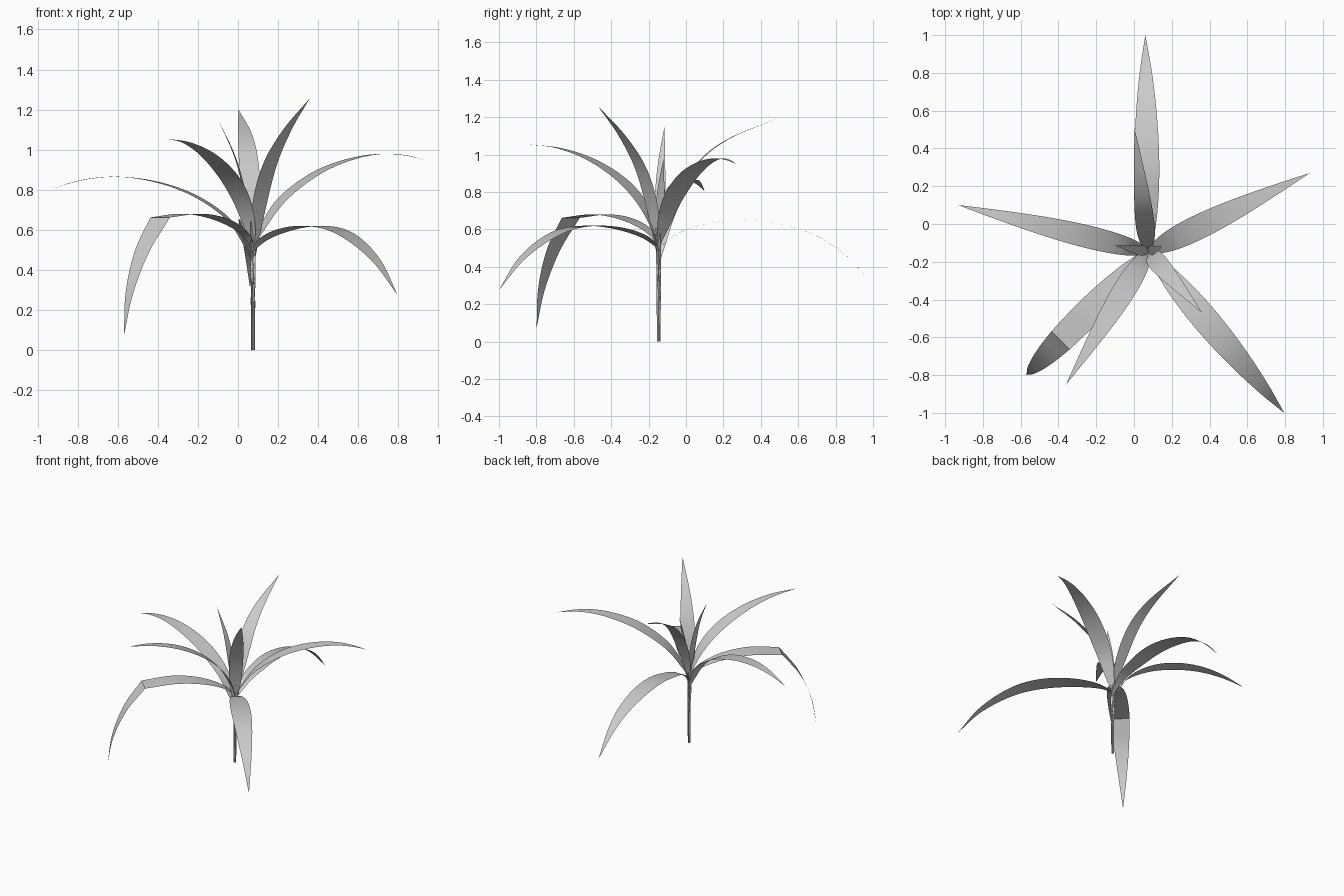
import bpy
import bmesh
import math
from mathutils import Vector

cube = bpy.data.objects.get("Cube")
if cube:
    bpy.data.objects.remove(cube, do_unlink=True)

CROWN = Vector((0.075, -0.146, 0.0))
STALK_WIDTH = 0.016
STEPS = 8

leaf_grey = bpy.data.materials.new("leaf grey")
leaf_grey.use_nodes = True
colour = (0.6, 0.6, 0.6, 1.0)
leaf_grey.diffuse_color = colour
leaf_grey.node_tree.nodes["Principled BSDF"].inputs["Base Color"].default_value = colour


def smooth_path(points):
    """Centripetal Catmull-Rom curve through the points, mirrored at the ends."""
    pts = [Vector(p) for p in points]
    pts = [2 * pts[0] - pts[1]] + pts + [2 * pts[-1] - pts[-2]]
    path = []
    for a, b, c, d in zip(pts, pts[1:], pts[2:], pts[3:]):
        ab, bc, cd = (math.sqrt((q - p).length) for p, q in ((a, b), (b, c), (c, d)))
        for i in range(STEPS):
            t = bc * i / STEPS
            p = a.lerp(b, (ab + t) / ab)
            q = b.lerp(c, t / bc)
            r = c.lerp(d, (t - bc) / cd)
            pq = p.lerp(q, (ab + t) / (ab + bc))
            qr = q.lerp(r, t / (bc + cd))
            path.append(pq.lerp(qr, t / bc))
    path.append(pts[-2])
    return path


def leaf(name, tip, width, arc, folded_end=None):
    """Blade swept along an arc of (reach, height) points towards the tip."""
    heading = Vector((tip[0] - CROWN.x, tip[1] - CROWN.y, 0)).normalized()
    across = Vector((-heading.y, heading.x, 0))

    # The stalk runs straight up from the ground into the blade
    root = arc[0][1]
    path = smooth_path([(0.005, 0), (0.005, root / 2)] + arc)
    if folded_end:
        path += smooth_path([arc[-1]] + folded_end)[1:]

    # Distance along the blade, measured from the top of the stalk
    lengths = [0.0]
    for p, q in zip(path, path[1:]):
        lengths.append(lengths[-1] + (q - p).length)
    start = lengths[2 * STEPS]
    total = lengths[-1] - start

    bm = bmesh.new()
    previous = None
    for point, length in zip(path, lengths):
        t = min(1.0, max(0.0, (length - start) / total))
        stalk = STALK_WIDTH * (1 + 0.6 * min(1.0, length / start)) * (1 - t)
        w = max(width * math.sin(math.pi * t ** 0.76), stalk)
        centre = CROWN + heading * point.x + Vector((0, 0, point.y))
        row = [bm.verts.new(centre + across * w * side) for side in (-0.5, 0, 0.5)]
        if previous:
            for k in range(2):
                bm.faces.new((previous[k + 1], previous[k], row[k], row[k + 1]))
        previous = row
    bmesh.ops.remove_doubles(bm, verts=bm.verts, dist=0.0002)

    mesh = bpy.data.meshes.new(name)
    bm.to_mesh(mesh)
    bm.free()
    mesh.materials.append(leaf_grey)
    obj = bpy.data.objects.new(name, mesh)
    bpy.context.collection.objects.link(obj)
    bpy.ops.object.select_all(action="DESELECT")
    obj.select_set(True)
    bpy.context.view_layer.objects.active = obj
    bpy.ops.object.shade_smooth_by_angle(angle=math.radians(30))


# Long drooping outer leaves
leaf("back_low_leaf", (0.06, 1.0), 0.13,
     [(0, 0.48), (0.115, 0.585), (0.29, 0.635), (0.45, 0.652),
      (0.645, 0.63), (0.845, 0.565), (0.99, 0.47), (1.146, 0.31)])
leaf("left_leaf", (0.93, 0.27), 0.13,
     [(0, 0.5), (0.06, 0.62), (0.16, 0.75), (0.36, 0.887),
      (0.56, 0.957), (0.72, 0.979), (0.84, 0.972), (0.95, 0.95)])
leaf("right_leaf", (-0.93, 0.10), 0.12,
     [(0, 0.42), (0.04, 0.52), (0.12, 0.645), (0.28, 0.76),
      (0.48, 0.835), (0.7, 0.865), (0.88, 0.848), (1.036, 0.805)])
leaf("front_left_low_leaf", (0.795, -1.0), 0.14,
     [(0, 0.48), (0.05, 0.535), (0.2, 0.59), (0.46, 0.62),
      (0.7, 0.585), (0.95, 0.45), (1.118, 0.275)])

# Outer leaf with a sharp fold, its end hanging down
leaf("front_right_folded_leaf", (-0.57, -0.8), 0.145,
     [(0, 0.5), (0.03, 0.555), (0.1, 0.605), (0.24, 0.655),
      (0.43, 0.68), (0.66, 0.662)],
     folded_end=[(0.79, 0.49), (0.88, 0.28), (0.917, 0.075)])

# Upright leaves higher in the crown
leaf("front_right_high_leaf", (-0.36, -0.85), 0.12,
     [(0, 0.5), (0.07, 0.69), (0.2, 0.84), (0.41, 0.967),
      (0.63, 1.035), (0.828, 1.055)])
leaf("front_left_high_leaf", (0.36, -0.47), 0.1,
     [(0, 0.45), (0.05, 0.73), (0.13, 0.93), (0.26, 1.1), (0.43, 1.257)])
leaf("back_high_leaf", (0.002, 0.51), 0.1,
     [(0, 0.5), (0.09, 0.76), (0.215, 0.96), (0.36, 1.075), (0.655, 1.2)])

# Small young leaves in the centre
leaf("right_young_leaf", (-0.1, -0.115), 0.055,
     [(0, 0.5), (0.035, 0.75), (0.09, 0.96), (0.177, 1.15)])
leaf("left_young_leaf", (0.148, -0.12), 0.05,
     [(0, 0.5), (0.02, 0.7), (0.045, 0.85), (0.076, 0.98)])
